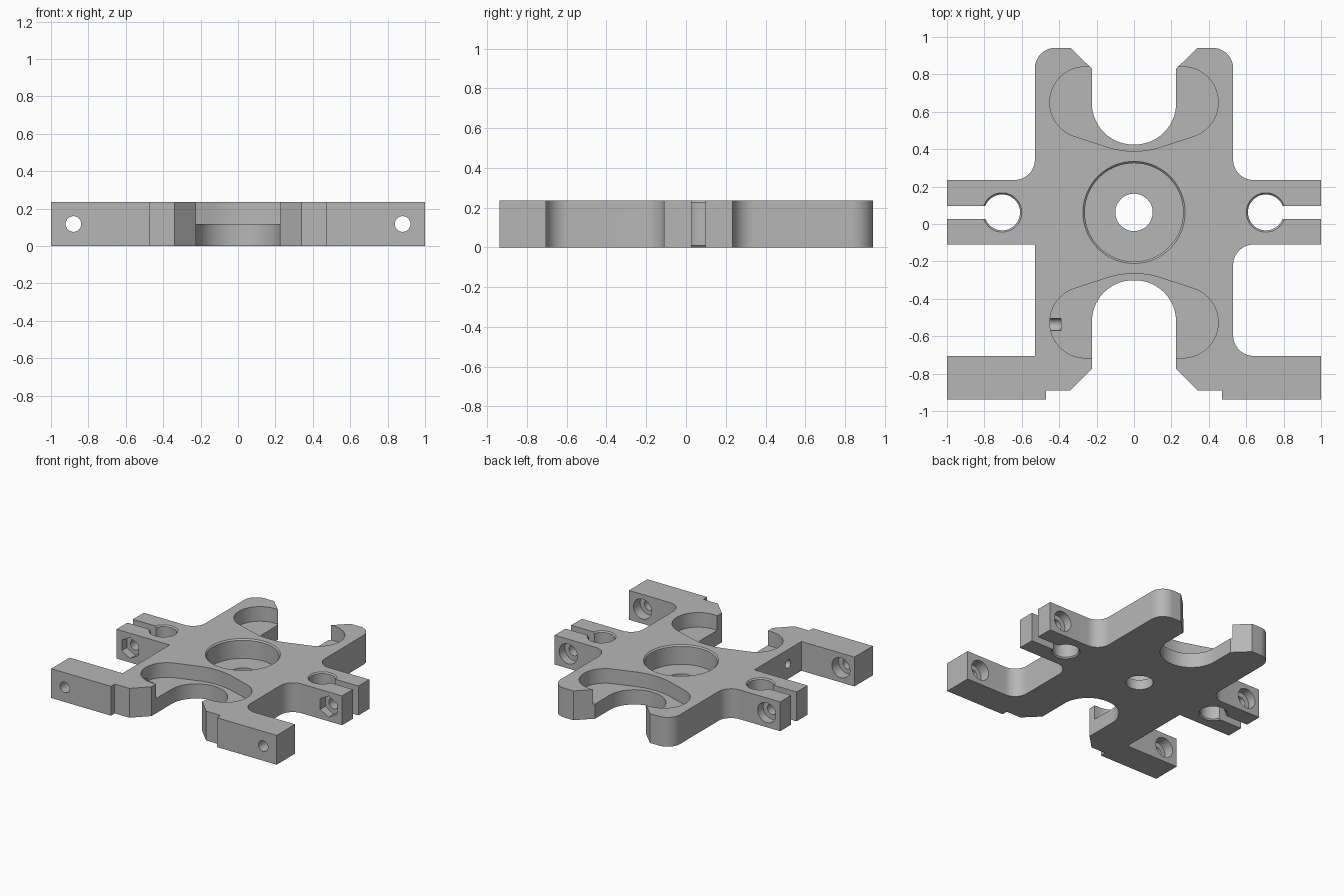
import bpy, bmesh, math
from mathutils import Vector, Matrix

if "Cube" in bpy.data.objects:
    bpy.data.objects.remove(bpy.data.objects["Cube"])

HEIGHT = 0.235
MID_Y = 0.062          # line the pockets and clamp arms mirror about
MID_Z = HEIGHT / 2
FLOOR = 0.118          # crescent pocket floor

grey = bpy.data.materials.new("machined_grey")
grey.use_nodes = True
grey.diffuse_color = (0.47, 0.47, 0.47, 1)
grey.node_tree.nodes["Principled BSDF"].inputs["Base Color"].default_value = (0.47, 0.47, 0.47, 1)


def make_object(name, bm):
    bmesh.ops.recalc_face_normals(bm, faces=bm.faces)
    mesh = bpy.data.meshes.new(name)
    bm.to_mesh(mesh)
    bm.free()
    mesh.materials.append(grey)
    obj = bpy.data.objects.new(name, mesh)
    bpy.context.collection.objects.link(obj)
    return obj


def rounded(corners, steps=14):
    """Turn (x, y, radius) corners into a filleted outline."""
    out = []
    for i, (x, y, r) in enumerate(corners):
        p = Vector((x, y))
        if r == 0:
            out.append(p)
            continue
        a = (Vector(corners[i - 1][:2]) - p).normalized()
        b = (Vector(corners[(i + 1) % len(corners)][:2]) - p).normalized()
        half = a.angle(b) / 2
        centre = p + (a + b).normalized() * (r / math.sin(half))
        start = p + a * (r / math.tan(half)) - centre
        end = p + b * (r / math.tan(half)) - centre
        sweep = start.angle_signed(end)
        for k in range(steps + 1):
            out.append(centre + Matrix.Rotation(-sweep * k / steps, 2) @ start)
    return out


def prism(name, outline, z0, z1):
    bm = bmesh.new()
    low = [bm.verts.new((p[0], p[1], z0)) for p in outline]
    face = bm.faces.new(low)
    top = bmesh.ops.extrude_face_region(bm, geom=[face])["geom"]
    bmesh.ops.translate(bm, vec=(0, 0, z1 - z0),
                        verts=[g for g in top if isinstance(g, bmesh.types.BMVert)])
    return make_object(name, bm)


def turned(name, profile, place, sides=48):
    """Closed solid of revolution from (radius, height) pairs."""
    bm = bmesh.new()
    rings = []
    for r, h in profile:
        angles = [math.pi / 2 + math.tau * k / sides for k in range(sides)]
        rings.append([bm.verts.new((r * math.cos(a), r * math.sin(a), h)) for a in angles])
    for lower, upper in zip(rings, rings[1:]):
        for k in range(sides):
            n = (k + 1) % sides
            bm.faces.new((lower[k], lower[n], upper[n], upper[k]))
    bm.faces.new(rings[0])
    bm.faces.new(rings[-1])
    bm.transform(place)
    return make_object(name, bm)


def cut(target, cutter):
    mod = target.modifiers.new("cut", 'BOOLEAN')
    mod.operation = 'DIFFERENCE'
    mod.solver = 'EXACT'
    mod.object = cutter
    bpy.context.view_layer.objects.active = target
    bpy.ops.object.modifier_apply(modifier=mod.name)
    bpy.data.objects.remove(cutter)


def half_outline(front_fillet):
    """One side of the plate, from the rear slot round to the front slot."""
    return [
        (0.225, 0.425, 0.22), (0.225, 0.83, 0), (0.34, 0.942, 0),
        (0.53, 0.942, 0.11), (0.53, 0.235, 0.11), (1, 0.235, 0),
        (1, -0.11, 0), (0.53, -0.11, front_fillet),
        (0.53, -0.705, front_fillet), (1, -0.705, 0), (1, -0.938, 0),
        (0.47, -0.938, 0), (0.47, -0.89, 0), (0.34, -0.89, 0),
        (0.225, -0.775, 0), (0.225, -0.301, 0.22),
    ]


# Plate body: filleted front corners on one side, square on the other
right_side = [(-x, y, r) for x, y, r in reversed(half_outline(0))]
plate = prism("mount_plate", rounded(half_outline(0.11) + right_side), 0, HEIGHT)

# Crescent pockets, front and rear
half = [(0.076, 0.39, 0.44), (0.45, 0.512, 0.19), (0.45, 0.84, 0.189)]
crescent = rounded(half + [(-x, y, r) for x, y, r in reversed(half)], 20)
cut(plate, prism("rear_pocket", crescent, FLOOR, 0.3))
cut(plate, prism("front_pocket", [(p.x, 2 * MID_Y - p.y) for p in crescent], FLOOR, 0.3))

# Central stepped bore with a chamfered rim
cut(plate, turned("centre_bore",
                  [(0.1, -0.1), (0.1, 0.08), (0.263, 0.08), (0.263, HEIGHT - 0.01),
                   (0.273, HEIGHT), (0.273, 0.3)],
                  Matrix.Translation((0, MID_Y, 0)), 72))

along_y = Matrix.Rotation(-math.pi / 2, 4, 'X')
for side in (1, -1):
    # Clamp hole and the slit that opens it
    cut(plate, turned("clamp_hole",
                      [(0.105, -0.1), (0.105, 0), (0.096, 0.01), (0.096, HEIGHT - 0.01),
                       (0.105, HEIGHT), (0.105, 0.3)],
                      Matrix.Translation((side * 0.705, MID_Y, 0))))
    slit = [(side * x, MID_Y + y) for x, y in
            ((0.7, -0.035), (1.1, -0.035), (1.1, 0.035), (0.7, 0.035))]
    cut(plate, prism("clamp_slit", slit, -0.1, 0.3))
    # Bolt holes: counterbored at the rear, hexagonal nut seat in the clamp arm
    bolt = Matrix.Translation((side * 0.88, 0, MID_Z)) @ along_y
    cut(plate, turned("clamp_bolt", [(0.042, -0.2), (0.042, 0.165), (0.08, 0.165), (0.08, 0.3)], bolt, 32))
    cut(plate, turned("nut_seat", [(0.085, -0.2), (0.085, -0.045)], bolt, 6))
    cut(plate, turned("foot_bolt", [(0.042, -1.1), (0.042, -0.79), (0.08, -0.79), (0.08, -0.6)], bolt, 32))

# Small side port into the front pocket
along_x = Matrix.Rotation(math.pi / 2, 4, 'Y')
cut(plate, turned("side_port", [(0.033, -0.7), (0.033, -0.39)],
                  Matrix.Translation((0, -0.537, MID_Z)) @ along_x, 24))

# Smooth curved walls, crisp edges
bpy.ops.object.select_all(action='DESELECT')
plate.select_set(True)
bpy.context.view_layer.objects.active = plate
bpy.ops.object.shade_smooth_by_angle(angle=math.radians(25))
